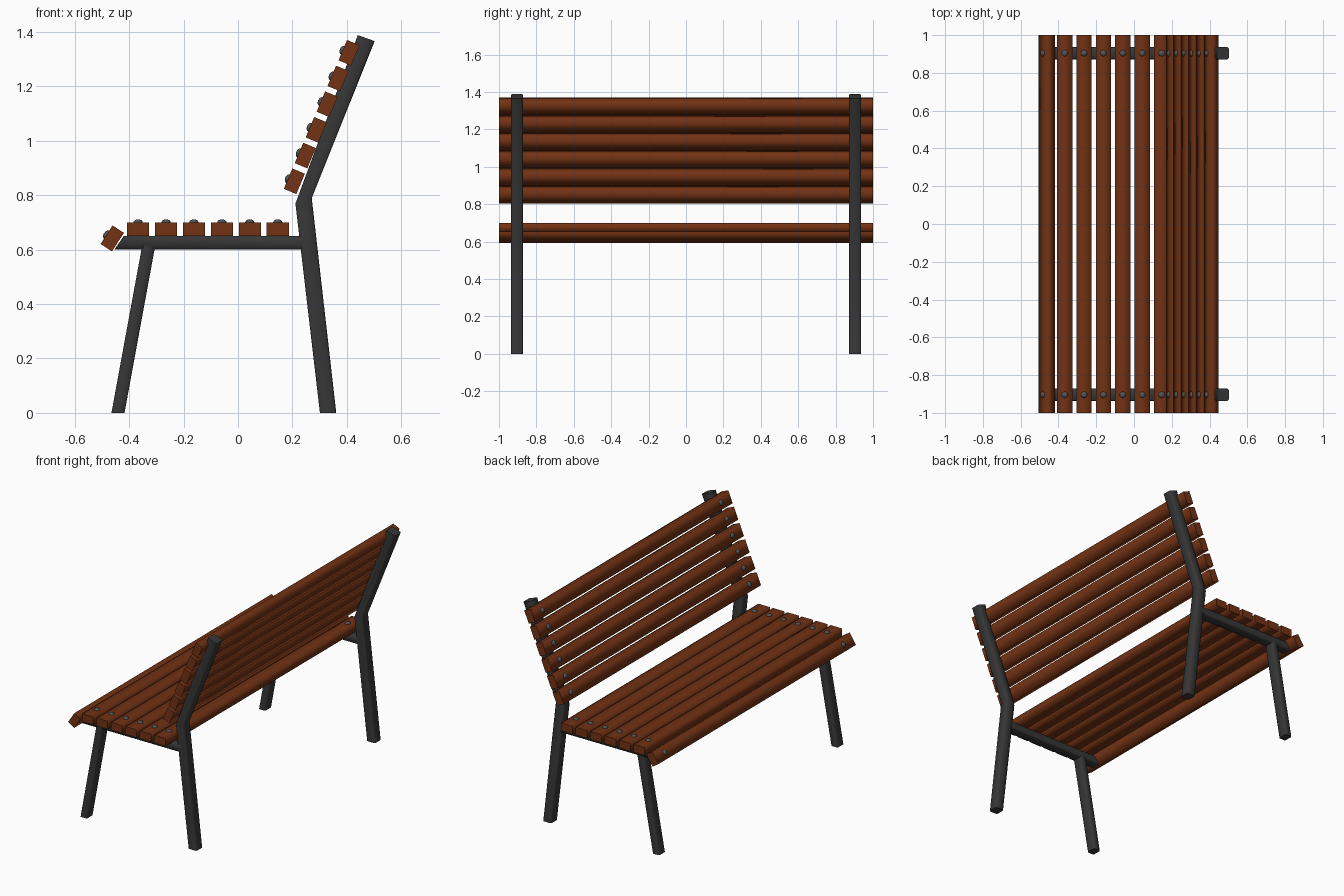
import bpy, bmesh, math
from mathutils import Vector, Matrix

if "Cube" in bpy.data.objects:
    bpy.data.objects.remove(bpy.data.objects["Cube"])


def material(name, rgb):
    m = bpy.data.materials.new(name)
    m.diffuse_color = (*rgb, 1)
    m.use_nodes = True
    m.node_tree.nodes["Principled BSDF"].inputs["Base Color"].default_value = m.diffuse_color
    return m


WOOD = material("brown wood", (0.17, 0.032, 0.007))
IRON = material("dark iron", (0.038, 0.038, 0.038))
STEEL = material("grey steel", (0.085, 0.088, 0.092))


def add_object(name, bm, mat):
    bmesh.ops.recalc_face_normals(bm, faces=bm.faces)
    mesh = bpy.data.meshes.new(name)
    bm.to_mesh(mesh)
    bm.free()
    mesh.materials.append(mat)
    ob = bpy.data.objects.new(name, mesh)
    bpy.context.collection.objects.link(ob)
    return ob


def sweep(name, loops, mat):
    """Skin a list of point loops; smooth along the length, sharp end caps."""
    bm = bmesh.new()
    rings = [[bm.verts.new(p) for p in loop] for loop in loops]
    n = len(rings[0])
    for a, b in zip(rings, rings[1:]):
        for i in range(n):
            j = (i + 1) % n
            bm.faces.new((a[i], a[j], b[j], b[i])).smooth = True
    for ring in (rings[0], rings[-1]):
        cap = bm.faces.new(ring)
        for e in cap.edges:
            e.smooth = False
    return add_object(name, bm, mat)


def bar(name, y, stations, mat=IRON, half_y=0.032, c=0.2):
    """Chamfered square bar through stations of (x, z, half-width x, half-width z)."""
    k = 1 - c
    profile = [(1, k), (k, 1), (-k, 1), (-1, k), (-1, -k), (-k, -1), (k, -1), (1, -k)]
    loops = [[Vector((x + u * hx, y + v * half_y, z + u * hz)) for u, v in profile]
             for x, z, hx, hz in stations]
    sweep(name, loops, mat)


POST_Y = 0.904
HALF_W, HALF_T = 0.0405, 0.025


def slat(name, x, z, angle):
    """Full-length plank plus a domed bolt over each frame."""
    d = Vector((math.cos(angle), 0, math.sin(angle)))
    n = Vector((-math.sin(angle), 0, math.cos(angle)))
    centre = Vector((x, 0, z))
    corners = [(-1, -1), (1, -1), (1, 1), (-1, 1)]
    loops = [[centre + d * (u * HALF_W) + n * (v * HALF_T) + Vector((0, y, 0))
              for u, v in corners] for y in (-1, 1)]
    sweep(name, loops, WOOD)

    bm = bmesh.new()
    for y in (-POST_Y, POST_Y):
        place = (Matrix.Translation(centre + n * HALF_T + Vector((0, y, 0)))
                 @ Matrix.Rotation(-angle, 4, 'Y')
                 @ Matrix.Diagonal((0.017, 0.017, 0.011, 1)))
        bmesh.ops.create_uvsphere(bm, u_segments=12, v_segments=8, radius=1, matrix=place)
    for f in bm.faces:
        f.smooth = True
    add_object(name + "_bolts", bm, STEEL)


# Iron frames, one at each end
for side, y in (("front", -POST_Y), ("back", POST_Y)):
    bar(side + "_backrest_post", y, [(0.331, 0, 0.030, 0),
                                     (0.241, 0.779, 0.030, 0.010),
                                     (0.471, 1.377, 0.031, -0.011)])
    bar(side + "_short_leg", y, [(-0.441, 0, 0.024, 0), (-0.328, 0.615, 0.024, 0)])
    bar(side + "_seat_rail", y, [(-0.437, 0.625, 0.017, 0.025), (0.25, 0.625, 0, 0.025)])

# Wooden slats: seat, rolled seat edge, backrest
for i in range(6):
    slat(f"seat_slat_{i + 1}", -0.367 + 0.1026 * i, 0.675, 0)
slat("seat_edge_slat", -0.462, 0.641, math.radians(57))
for i in range(6):
    slat(f"backrest_slat_{i + 1}", 0.207 + 0.0402 * i, 0.851 + 0.0944 * i, math.radians(67.3))
